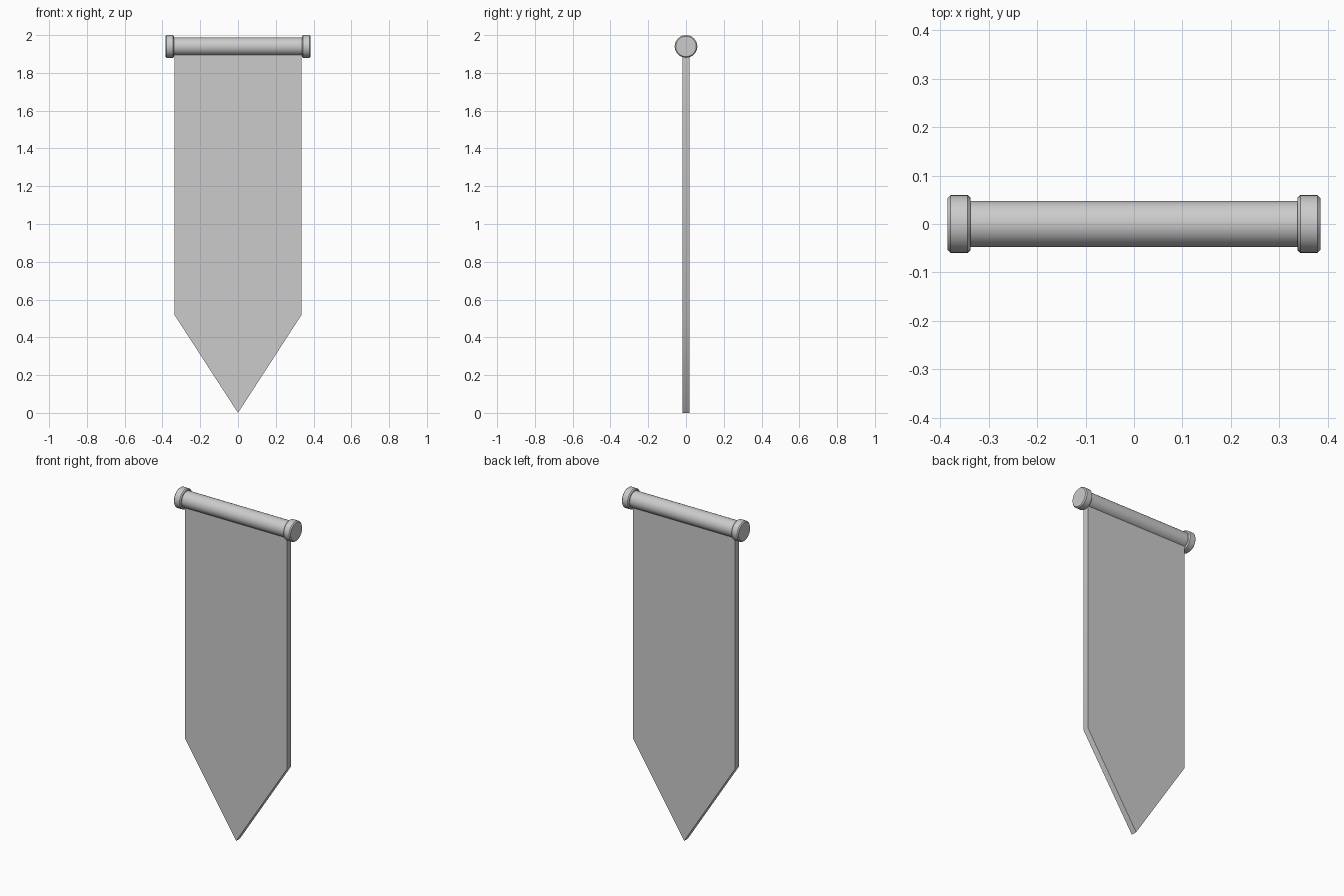
import bpy, bmesh, math
from mathutils import Matrix

if "Cube" in bpy.data.objects:
    bpy.data.objects.remove(bpy.data.objects["Cube"])

ROD_Z = 1.94


def finish(name, bm, angle):
    bmesh.ops.recalc_face_normals(bm, faces=bm.faces)
    me = bpy.data.meshes.new(name)
    bm.to_mesh(me)
    bm.free()
    ob = bpy.data.objects.new(name, me)
    bpy.context.collection.objects.link(ob)
    bpy.ops.object.select_all(action='DESELECT')
    ob.select_set(True)
    bpy.context.view_layer.objects.active = ob
    bpy.ops.object.shade_smooth_by_angle(angle=math.radians(angle))
    return ob


def cylinder_x(name, radius, x0, x1, chamfer=0.0):
    bm = bmesh.new()
    turn = Matrix.Translation(((x0 + x1) / 2, 0, ROD_Z)) @ Matrix.Rotation(math.pi / 2, 4, 'Y')
    bmesh.ops.create_cone(bm, cap_ends=True, segments=32, radius1=radius,
                          radius2=radius, depth=x1 - x0, matrix=turn)
    if chamfer:
        rims = [e for e in bm.edges if abs(e.verts[0].co.x - e.verts[1].co.x) < 1e-5]
        bmesh.ops.bevel(bm, geom=rims, offset=chamfer, segments=1, affect='EDGES')
    return finish(name, bm, 30)


# Hanging cloth: pointed outline with thickness
bm = bmesh.new()
outline = [(0, 0), (0.337, 0.52), (0.337, ROD_Z), (-0.337, ROD_Z), (-0.337, 0.52)]
face = bm.faces.new([bm.verts.new((x, -0.018, z)) for x, z in outline])
side = bmesh.ops.extrude_face_region(bm, geom=[face], use_keep_orig=True)
for v in side["geom"]:
    if isinstance(v, bmesh.types.BMVert):
        v.co.y = 0.018
finish("banner_cloth", bm, 40)

# Rod and its two end caps
cylinder_x("rod", 0.048, -0.345, 0.345)
cylinder_x("left_cap", 0.06, -0.385, -0.338, 0.006)
cylinder_x("right_cap", 0.06, 0.338, 0.385, 0.006)
